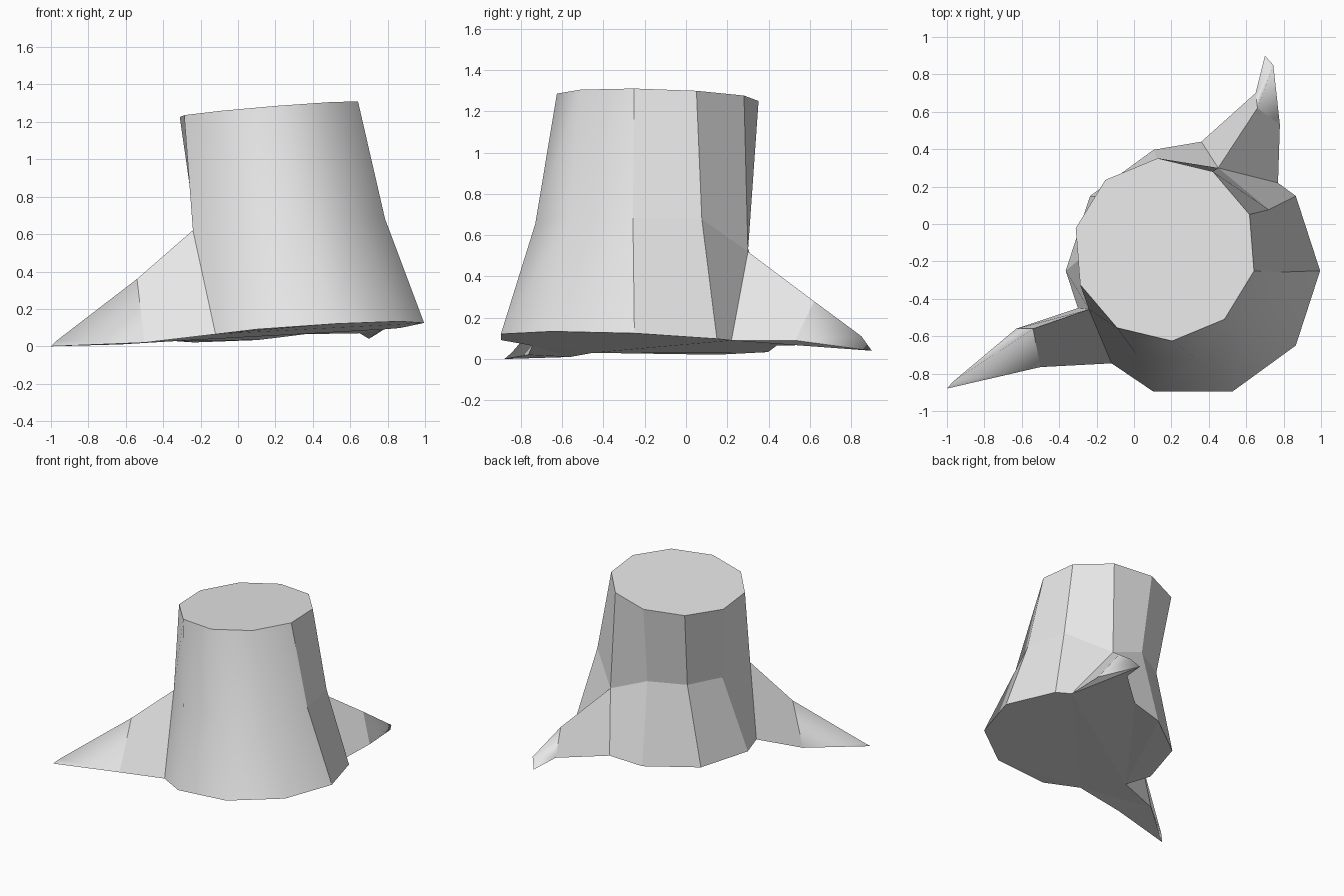
import bpy
import bmesh
from math import cos, sin, radians
from mathutils import Vector

SIDES = 10

cube = bpy.data.objects.get("Cube")
if cube:
    bpy.data.objects.remove(cube, do_unlink=True)

# One plain material for the whole stump
material = bpy.data.materials.new("pale_grey_wood")
material.use_nodes = True
grey = (0.8, 0.8, 0.8, 1.0)
material.diffuse_color = grey
material.node_tree.nodes["Principled BSDF"].inputs["Base Color"].default_value = grey

bm = bmesh.new()


def ring(center, radius, phase, height, slope, pinch=1.0):
    """Tilted decagon, clockwise from above; pinch narrows the hollow back columns."""
    verts = []
    for column in range(SIDES):
        angle = radians(phase - 36 * column)
        reach = radius * (pinch if column in (6, 7, 8) else 1.0)
        x = center[0] + reach * cos(angle)
        y = center[1] + reach * sin(angle)
        verts.append(bm.verts.new((x, y, height + slope[0] * x + slope[1] * y)))
    return verts


def add_face(*verts, smooth=False):
    face = bm.faces.new(verts)
    face.smooth = smooth
    return face


# Trunk rings: sloping cut, waist and flared base
top = ring((0.165, -0.137), 0.49, 22.5, 1.25, (0.082, -0.03))
waist = ring((0.24, -0.19), 0.55, 29, 0.635, (0.06, 0.0), pinch=0.85)
base = ring((0.315, -0.25), 0.68, 36, 0.044, (0.07, -0.045))
waist[9].co = Vector((0.45, 0.30, 0.52))

# Roots: each station is near-side foot, ridge, far-side foot
# The first ridge is the waist vertex of the column the root grows from
roots = {
    5: [((-0.12, -0.745, 0.065), None, (-0.30, -0.45, 0.03)),
        ((-0.50, -0.765, 0.02), (-0.54, -0.56, 0.36), (-0.63, -0.56, 0.01))],
    9: [((0.36, 0.44, 0.065), None, (0.77, 0.22, 0.09)),
        ((0.65, 0.70, 0.07), (0.66, 0.62, 0.28), (0.78, 0.53, 0.09))],
}
tips = {
    5: ((-1.0, -0.88, 0.0), (-0.97, -0.845, 0.03)),
    9: ((0.70, 0.90, 0.04), (0.745, 0.85, 0.11)),
}


def grow_root(column):
    """Build the root faces and return its outline along the ground."""
    near, ridge, far = [], [], []
    for near_co, ridge_co, far_co in roots[column]:
        near.append(bm.verts.new(near_co))
        ridge.append(bm.verts.new(ridge_co) if ridge_co else waist[column])
        far.append(bm.verts.new(far_co))
    tip, tip_top = [bm.verts.new(co) for co in tips[column]]
    add_face(near[0], ridge[0], ridge[1], near[1])
    add_face(ridge[0], far[0], far[1], ridge[1])
    # Tapered end of the root
    add_face(near[1], ridge[1], tip_top, tip, smooth=True)
    add_face(ridge[1], far[1], tip, tip_top, smooth=True)
    return near + [tip] + far[::-1]


outline = []
feet = []
for column in range(SIDES):
    if column in roots:
        ground = grow_root(column)
        bm.verts.remove(base[column])
    else:
        ground = [base[column]]
    outline.extend(ground)
    feet.append((ground[0], ground[-1]))

# Bark walls: rounded at the front, faceted elsewhere
for column in range(SIDES):
    after = (column + 1) % SIDES
    rounded = 1 <= column <= 4
    add_face(top[column], top[after], waist[after], waist[column], smooth=rounded)
    add_face(waist[column], waist[after], feet[after][0], feet[column][1], smooth=rounded)

# Cut top and underside
add_face(*top)
underside = add_face(*outline)
bmesh.ops.recalc_face_normals(bm, faces=bm.faces[:])
bmesh.ops.triangulate(bm, faces=[underside], ngon_method='EAR_CLIP')

mesh = bpy.data.meshes.new("tree_stump")
bm.to_mesh(mesh)
bm.free()
mesh.materials.append(material)
stump = bpy.data.objects.new("tree_stump", mesh)
bpy.context.collection.objects.link(stump)
